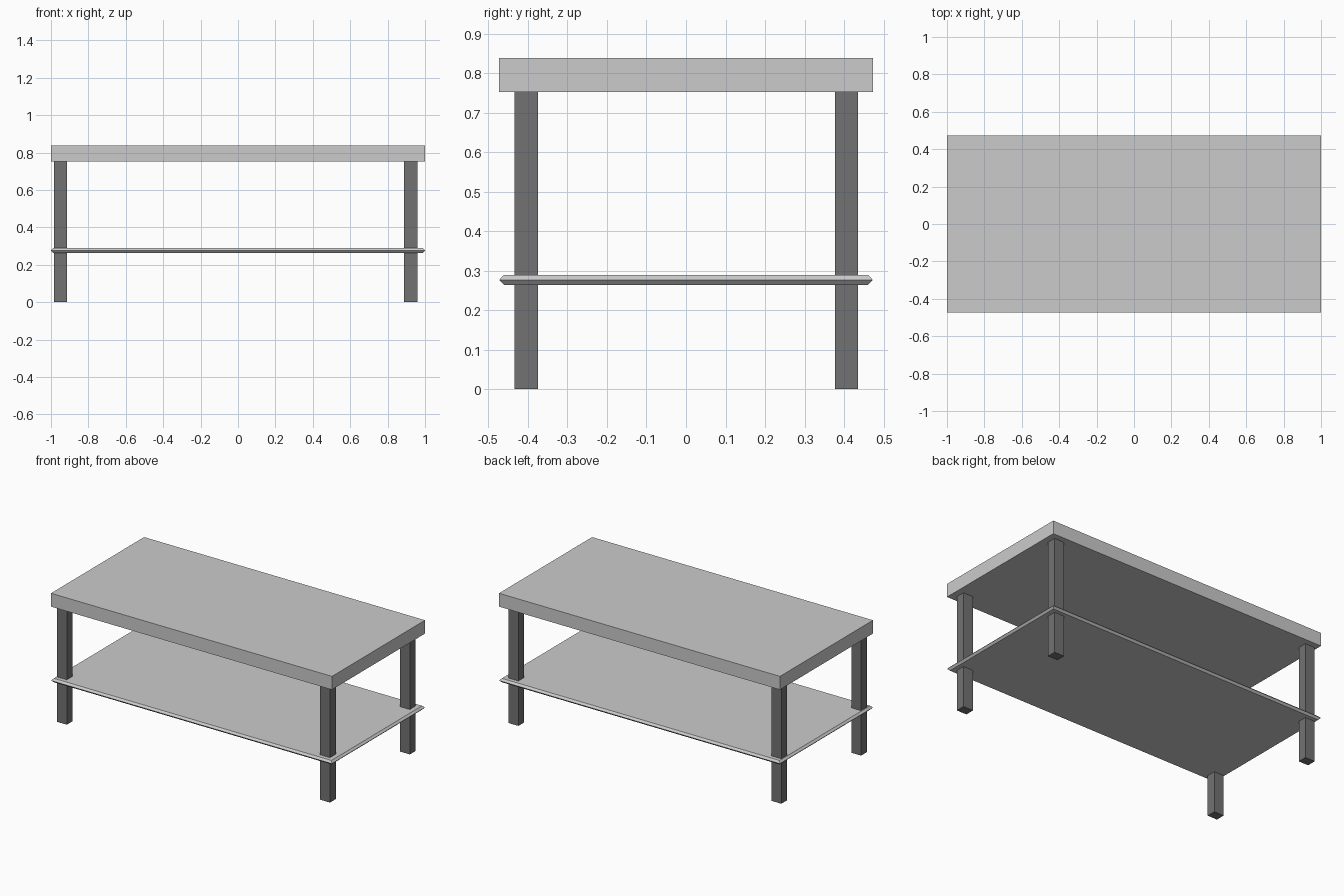
import bpy, bmesh

if "Cube" in bpy.data.objects:
    bpy.data.objects.remove(bpy.data.objects["Cube"])


def material(name, value):
    m = bpy.data.materials.new(name)
    m.diffuse_color = (value, value, value, 1)
    m.use_nodes = True
    m.node_tree.nodes["Principled BSDF"].inputs["Base Color"].default_value = m.diffuse_color
    return m


light_grey = material("light grey", 0.60)
dark_grey = material("dark grey", 0.17)


def box(name, lo, hi, mat, edge_chamfer=0.0):
    """Box from corner to corner; edge_chamfer brings the sides to a ridge at mid height."""
    bm = bmesh.new()
    bmesh.ops.create_cube(bm, size=1)
    for v in bm.verts:
        v.co = [(l + h) / 2 + c * (h - l) for l, h, c in zip(lo, hi, v.co)]
    if edge_chamfer:
        # cut the sides at mid height, then pull the top and bottom rims inward
        upright = [e for e in bm.edges if abs(e.verts[0].co.z - e.verts[1].co.z) > 1e-5]
        bmesh.ops.subdivide_edges(bm, edges=upright, cuts=1)
        mid = (lo[2] + hi[2]) / 2
        for v in bm.verts:
            if abs(v.co.z - mid) > 1e-4:
                v.co.x -= edge_chamfer if v.co.x > 0 else -edge_chamfer
                v.co.y -= edge_chamfer if v.co.y > 0 else -edge_chamfer
    bmesh.ops.recalc_face_normals(bm, faces=bm.faces[:])
    mesh = bpy.data.meshes.new(name)
    bm.to_mesh(mesh)
    bm.free()
    mesh.materials.append(mat)
    obj = bpy.data.objects.new(name, mesh)
    bpy.context.collection.objects.link(obj)
    return obj


# Thick table top
box("table_top", (-1, -0.473, 0.752), (1, 0.473, 0.838), light_grey)

# Thin lower shelf with a ridged edge
box("lower_shelf", (-1, -0.473, 0.264), (1, 0.473, 0.289), light_grey, 0.012)

# Four square legs passing through the shelf
for side, x0, x1 in (("left", -0.984, -0.915), ("right", 0.888, 0.959)):
    for end, y0, y1 in (("front", -0.434, -0.375), ("back", 0.377, 0.436)):
        box(f"{end}_{side}_leg", (x0, y0, 0), (x1, y1, 0.753), dark_grey)
